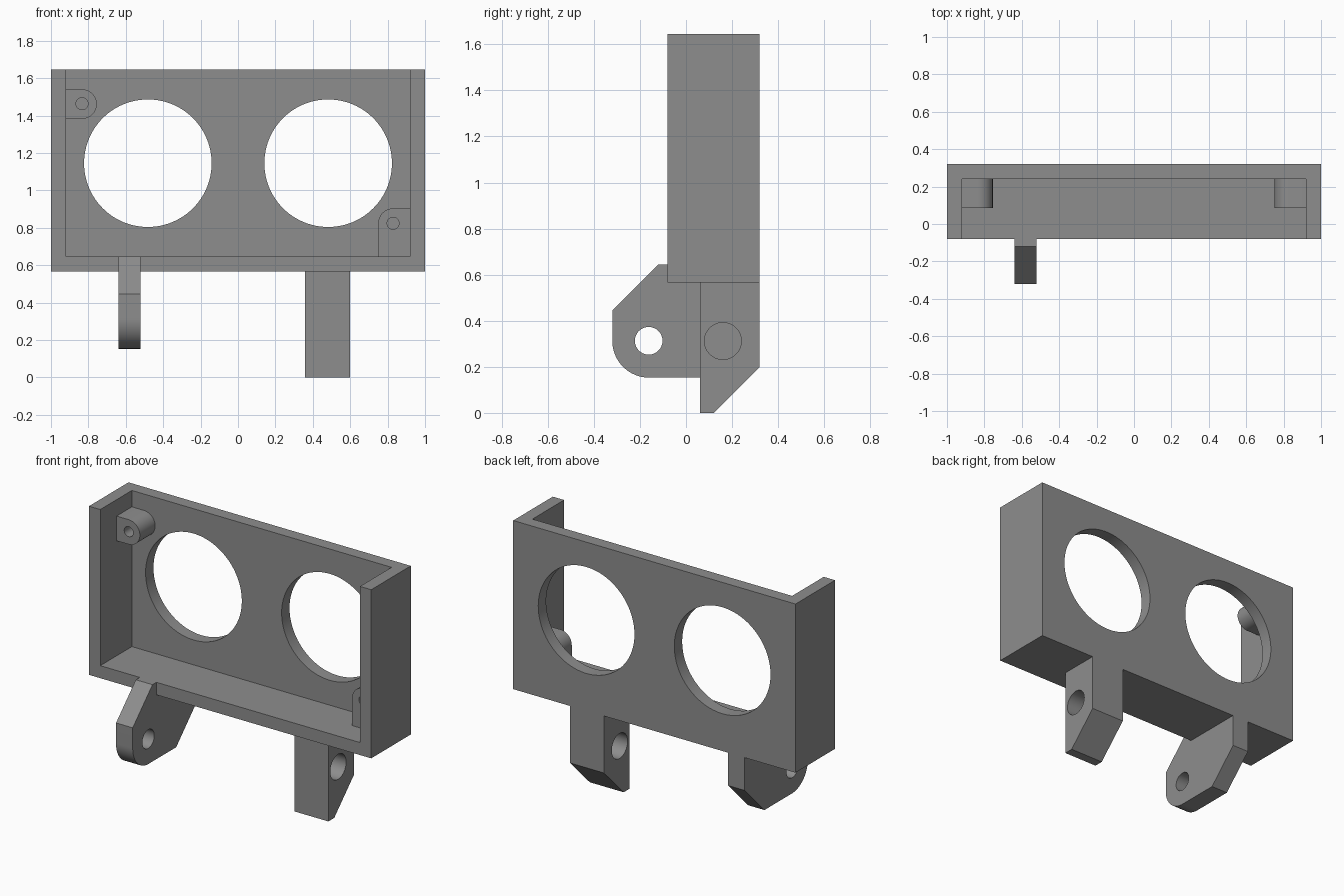
import bpy, bmesh, math
from mathutils import Vector

if "Cube" in bpy.data.objects:
    bpy.data.objects.remove(bpy.data.objects["Cube"])

grey = bpy.data.materials.new("mid grey")
grey.diffuse_color = (0.27, 0.27, 0.27, 1)
grey.use_nodes = True
grey.node_tree.nodes["Principled BSDF"].inputs["Base Color"].default_value = grey.diffuse_color


def arc(cx, cy, r, a0, a1, n=16):
    """Points on an arc, angles in degrees."""
    return [(cx + r * math.cos(math.radians(a0 + (a1 - a0) * i / n)),
             cy + r * math.sin(math.radians(a0 + (a1 - a0) * i / n))) for i in range(n + 1)]


def prism(name, profile, axis, lo, hi):
    """Extrude a profile along x (profile in y,z) or along y (profile in x,z)."""
    place = (lambda a, b, t: (t, a, b)) if axis == 'X' else (lambda a, b, t: (a, t, b))
    bm = bmesh.new()
    face = bm.faces.new([bm.verts.new(place(a, b, lo)) for a, b in profile])
    ext = bmesh.ops.extrude_face_region(bm, geom=[face])
    shift = Vector(place(0, 0, hi - lo))
    bmesh.ops.translate(bm, vec=shift, verts=[v for v in ext["geom"] if isinstance(v, bmesh.types.BMVert)])
    bmesh.ops.recalc_face_normals(bm, faces=bm.faces)
    mesh = bpy.data.meshes.new(name)
    bm.to_mesh(mesh)
    bm.free()
    mesh.materials.append(grey)
    ob = bpy.data.objects.new(name, mesh)
    bpy.context.collection.objects.link(ob)
    return ob


def rect(a0, a1, b0, b1):
    return [(a0, b0), (a1, b0), (a1, b1), (a0, b1)]


def circle(cx, cy, r, n=64):
    return arc(cx, cy, r, 0, 360, n)[:-1]


def finish(ob, cutters=()):
    """Cut the part, remove the cutters and shade it."""
    bpy.ops.object.select_all(action='DESELECT')
    bpy.context.view_layer.objects.active = ob
    ob.select_set(True)
    for c in cutters:
        c.hide_render = True
        mod = ob.modifiers.new("cut", 'BOOLEAN')
        mod.operation, mod.solver, mod.object = 'DIFFERENCE', 'EXACT', c
        bpy.ops.object.modifier_apply(modifier=mod.name)
        bpy.data.objects.remove(c)
    bpy.ops.object.shade_smooth_by_angle(angle=math.radians(30))


# Housing: tray open at the front and top, with two round windows in the back wall
housing = prism("housing", rect(-1, 1, 0.565, 1.645), 'Y', -0.08, 0.32)
cuts = [prism("cavity_cutter", rect(-0.92, 0.92, 0.645, 1.8), 'Y', -0.3, 0.24)]
for s in (-1, 1):
    cuts.append(prism("window_cutter", circle(s * 0.482, 1.145, 0.341, 96), 'Y', 0.1, 0.5))
finish(housing, cuts)

# Screw bosses in opposite corners
boss = prism("upper_screw_boss",
             [(-0.92, 1.54), (-0.92, 1.382)] + arc(-0.834, 1.461, 0.079, -90, 90, 24), 'Y', 0.085, 0.24)
finish(boss, [prism("screw_cutter", circle(-0.834, 1.463, 0.032, 32), 'Y', 0.0, 0.235)])
boss = prism("lower_screw_boss",
             [(0.75, 0.645), (0.92, 0.645), (0.92, 0.903)] + arc(0.829, 0.824, 0.079, 90, 180), 'Y', 0.085, 0.24)
finish(boss, [prism("screw_cutter", circle(0.829, 0.824, 0.032, 32), 'Y', 0.0, 0.235)])

# Hinge arm: thin plate with a rounded nose and a pin hole
arm = prism("hinge_arm",
            [(-0.08, 0.565), (-0.08, 0.645), (-0.12, 0.645), (-0.32, 0.445)]
            + arc(-0.16, 0.313, 0.16, 180, 270, 20)
            + [(0.12, 0.153), (0.32, 0.355), (0.32, 0.565)], 'X', -0.64, -0.522)
finish(arm, [prism("pin_cutter", circle(-0.162, 0.313, 0.06), 'X', -0.8, -0.4)])

# Support leg: thick block with a slanted toe and a cross bore
leg = prism("support_leg",
            [(0.06, 0.565), (0.06, 0), (0.12, 0), (0.32, 0.2), (0.32, 0.565)], 'X', 0.358, 0.598)
finish(leg, [prism("bore_cutter", circle(0.16, 0.312, 0.08), 'X', 0.2, 0.8)])
